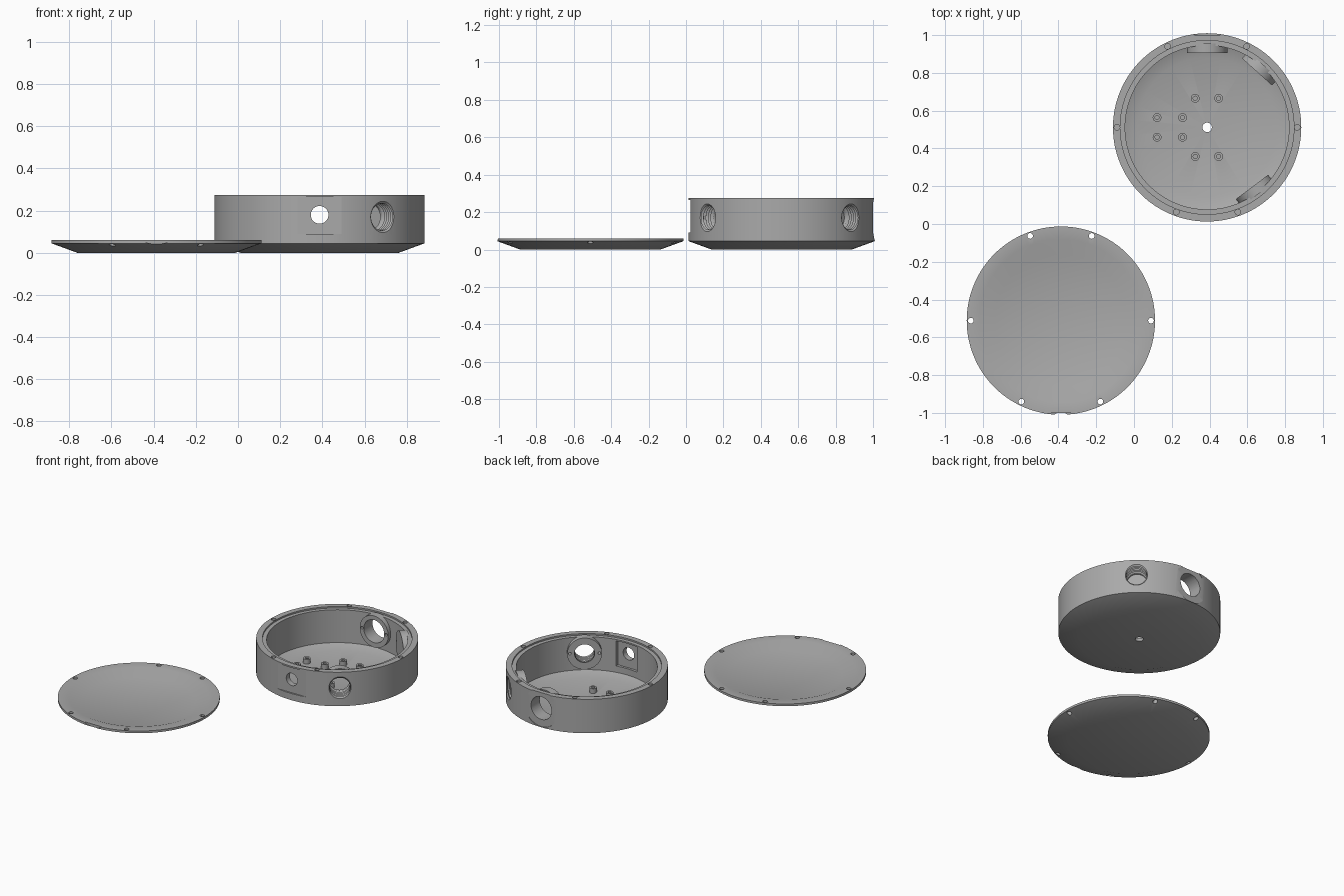
import bpy, bmesh
from math import radians, cos, sin, tau
from mathutils import Matrix, Vector

if "Cube" in bpy.data.objects:
    bpy.data.objects.remove(bpy.data.objects["Cube"])

grey = bpy.data.materials.new("plain_grey")
grey.use_nodes = True
COLOUR = (0.4, 0.4, 0.4, 1)
grey.diffuse_color = COLOUR
grey.node_tree.nodes["Principled BSDF"].inputs["Base Color"].default_value = COLOUR

R = 0.4985            # outer radius of both halves
PORT_Z = 0.17         # height of the wall ports
LID_T, TOP = 0.06, 0.275


def lathe(bm, profile, matrix=Matrix(), segs=32):
    """Revolve (radius, height) points, from axis to axis, into a closed solid."""
    part = bmesh.new()
    vs = [part.verts.new((r, 0, z)) for r, z in profile]
    es = [part.edges.new(p) for p in zip(vs, vs[1:])]
    bmesh.ops.spin(part, geom=vs + es, cent=(0, 0, 0), axis=(0, 0, 1),
                   angle=tau, steps=segs)
    bmesh.ops.remove_doubles(part, verts=part.verts, dist=1e-5)
    bmesh.ops.recalc_face_normals(part, faces=part.faces)
    part.transform(matrix)
    tmp = bpy.data.meshes.new("tmp")
    part.to_mesh(tmp)
    part.free()
    bm.from_mesh(tmp)
    bpy.data.meshes.remove(tmp)


def rod(bm, r, lo, hi, matrix=Matrix(), segs=32):
    lathe(bm, [(0, lo), (r, lo), (r, hi), (0, hi)], matrix, segs)


def block(bm, lo, hi):
    lo, hi = Vector(lo), Vector(hi)
    bmesh.ops.create_cube(bm, size=1, matrix=Matrix.Translation((lo + hi) / 2)
                          @ Matrix.Diagonal((*(hi - lo), 1)))


def radial(deg, z=PORT_Z):
    """Frame whose z axis points outward through the wall at an angle."""
    return (Matrix.Translation((0, 0, z)) @ Matrix.Rotation(radians(deg), 4, 'Z')
            @ Matrix.Rotation(radians(90), 4, 'Y'))


def upright(x, y):
    return Matrix.Translation((x, y, 0))


def make(name, bm):
    mesh = bpy.data.meshes.new(name)
    bm.to_mesh(mesh)
    bm.free()
    ob = bpy.data.objects.new(name, mesh)
    bpy.context.collection.objects.link(ob)
    mesh.materials.append(grey)
    return ob


def combine(ob, bm, operation='DIFFERENCE'):
    tool = make("cutter", bm)
    tool.hide_render = True
    mod = ob.modifiers.new("combine", 'BOOLEAN')
    mod.operation, mod.solver, mod.object = operation, 'EXACT', tool
    bpy.context.view_layer.objects.active = ob
    bpy.ops.object.modifier_apply(modifier=mod.name)
    bpy.data.objects.remove(tool)


def finish(ob, x, y):
    ob.location = (x, y, 0)
    bpy.ops.object.select_all(action='DESELECT')
    ob.select_set(True)
    bpy.context.view_layer.objects.active = ob
    bpy.ops.object.shade_smooth_by_angle(angle=radians(25))


SCREW_ANGLES = (0, 180, -70, -110, 64, 116)


def screw_holes(lo, hi, flip=1):
    bm = bmesh.new()
    for a in SCREW_ANGLES:
        t = radians(a * flip)
        rod(bm, 0.015, lo, hi, upright(0.477 * cos(t), 0.477 * sin(t)), 20)
    return bm


# Housing shell: chamfered base, wall and stepped rim
bm = bmesh.new()
lathe(bm, [(0, 0), (0.375, 0), (R, 0.045), (R, TOP), (0.46, TOP), (0.46, 0.265),
           (0.434, 0.265), (0.434, 0.042), (0.37, 0.018), (0, 0.018)], segs=128)
housing = make("housing", bm)

# Round pads inside the wall, behind the three ports
PORTS = (90, 48, -53)
bm = bmesh.new()
for a in PORTS:
    rod(bm, 0.107, 0.395, 0.445, radial(a, 0.168), 48)
combine(housing, bm, 'UNION')

# Circuit board standoffs
posts = [(x, y * s) for s in (1, -1)
         for x, y in ((-0.063, 0.154), (0.061, 0.154), (-0.265, 0.052), (-0.13, 0.052))]
bm = bmesh.new()
for p in posts:
    rod(bm, 0.023, 0.01, 0.05, upright(*p), 24)
combine(housing, bm, 'UNION')

# Standoff bores and the central hole in the floor
bm = bmesh.new()
for p in posts:
    rod(bm, 0.011, 0.025, 0.1, upright(*p), 16)
rod(bm, 0.025, -0.1, 0.1)
combine(housing, bm)

# Flat square recesses outside and inside the front wall
bm = bmesh.new()
block(bm, (-0.105, -0.6, 0.09), (0.105, -0.487, 0.265))
block(bm, (-0.08, -0.449, 0.085), (0.08, -0.3, 0.255))
combine(housing, bm)

# Round flat around the back port
bm = bmesh.new()
rod(bm, 0.125, 0.4885, 0.6, radial(90), 64)
combine(housing, bm)

# Ports: front bore, plain back bore, threaded side bores
bm = bmesh.new()
rod(bm, 0.042, 0.4, 0.6, radial(-90, 0.18))
rod(bm, 0.077, 0.3, 0.6, radial(90), 48)
thread = [(0, 0.3), (0.062, 0.3), (0.062, 0.405)]
for i in range(6):
    d = 0.41 + i * 0.016
    thread += [(0.064, d), (0.074, d + 0.008)]
thread += [(0.074, 0.6), (0, 0.6)]
for a in PORTS[1:]:
    lathe(bm, thread, radial(a), 48)
combine(housing, bm)

# Small fixing holes either side of each pad
bm = bmesh.new()
for a in PORTS:
    for side in (-1, 1):
        rod(bm, 0.009, 0.3, 0.43,
            radial(a) @ Matrix.Translation((0, side * 0.091, 0)), 16)
combine(housing, bm)

combine(housing, screw_holes(0.2, 0.4))
finish(housing, 0.387, 0.5115)

# Lid: shallow dish with a flat rim
bm = bmesh.new()
lathe(bm, [(0, 0), (0.375, 0), (R, 0.045), (R, LID_T), (0.432, LID_T),
           (0.35, 0.03), (0, 0.03)], segs=128)
lid = make("lid", bm)
combine(lid, screw_holes(-0.1, 0.2, -1))

# Rim notch that continues the round flat of the back port
bm = bmesh.new()
rod(bm, 0.125, 0.4885, 0.6, radial(-90, LID_T + TOP - PORT_Z), 64)
combine(lid, bm)
finish(lid, -0.387, -0.5115)
